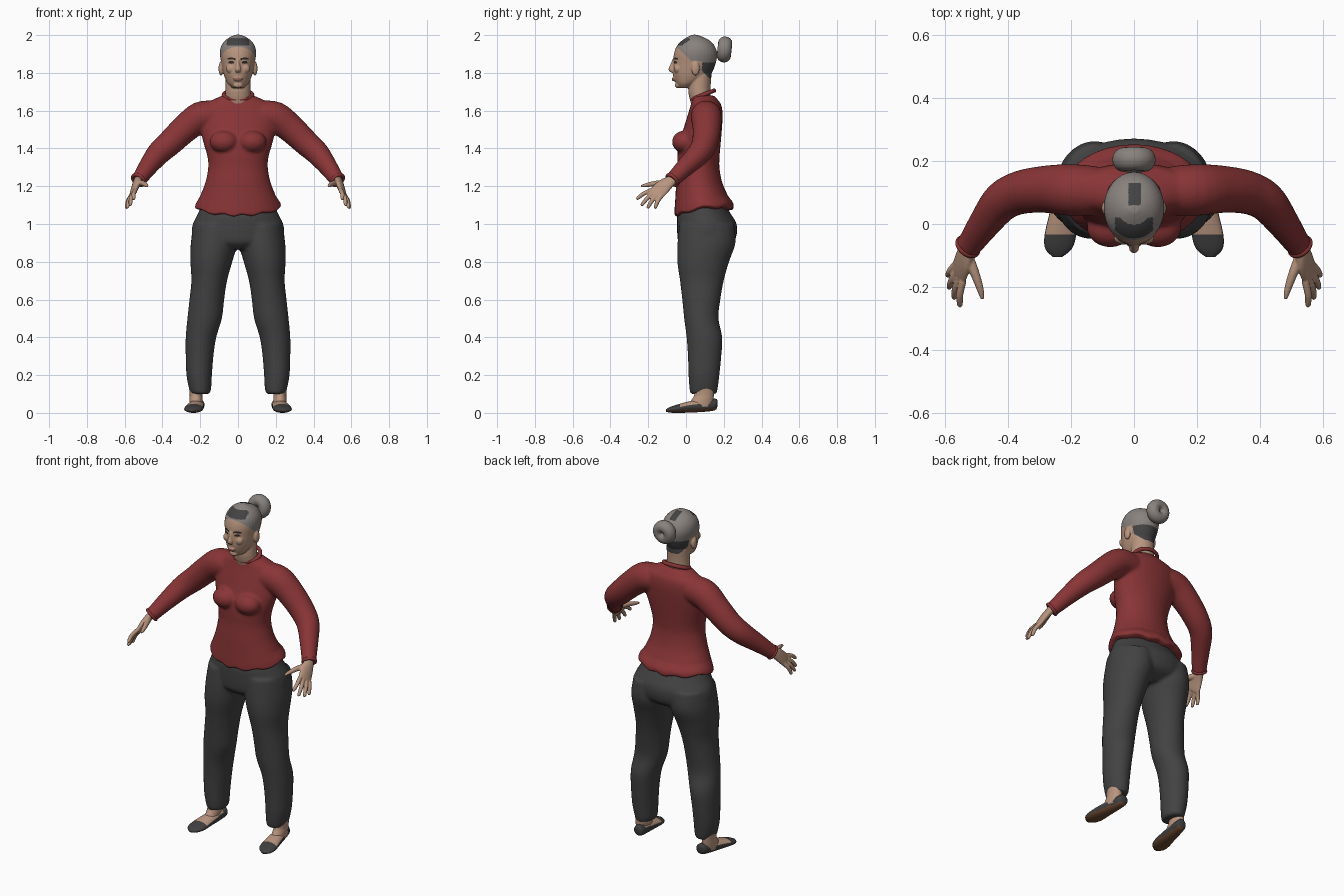
import bpy, bmesh, math
from mathutils import Vector, Matrix

cube = bpy.data.objects.get("Cube")
if cube:
    bpy.data.objects.remove(cube)


def material(name, rgb):
    m = bpy.data.materials.new(name)
    m.use_nodes = True
    m.diffuse_color = (*rgb, 1)
    m.node_tree.nodes["Principled BSDF"].inputs["Base Color"].default_value = (*rgb, 1)
    return m


skin = material("skin", (.48, .30, .21))
grey_hair = material("grey hair", (.25, .225, .21))
dark_hair = material("dark hair", (.055, .055, .055))
red = material("red knit", (.25, .035, .037))
charcoal = material("charcoal cloth", (.055, .055, .056))
shoe_black = material("shoe black", (.05, .05, .052))
sole_brown = material("sole brown", (.15, .065, .03))
brow_dark = material("brow dark", (.03, .022, .018))
lip = material("lip", (.28, .13, .10))


def loft(bm, rows, side=(1, 0, 0), axis=None, segs=32, steps=4):
    """Smooth tube through rows of centre x, y, z and two radii."""
    def point(i):
        return Vector(rows[max(0, min(i, len(rows) - 1))])
    path = []
    for i in range(len(rows) - 1):
        p, q, r, s = (point(i + k) for k in (-1, 0, 1, 2))
        for k in range(steps):
            t = k / steps
            path.append(q + (r - p) * t / 2 + (p * 2 - q * 5 + r * 4 - s) * t * t / 2
                        + (q * 3 - p - r * 3 + s) * t ** 3 / 2)
    path.append(point(len(rows)))
    rings = []
    for i, row in enumerate(path):
        ahead, behind = path[min(i + 1, len(path) - 1)], path[max(i - 1, 0)]
        t = Vector(axis) if axis else (Vector(ahead[:3]) - Vector(behind[:3])).normalized()
        u = Vector(side)
        u = (u - t * u.dot(t)).normalized()
        v = t.cross(u)
        c = Vector(row[:3])
        turns = [2 * math.pi * k / segs for k in range(segs)]
        rings.append([bm.verts.new(c + u * row[3] * math.cos(a) + v * row[4] * math.sin(a))
                      for a in turns])
    for a, b in zip(rings, rings[1:]):
        for k in range(segs):
            bm.faces.new((a[k], a[(k + 1) % segs], b[(k + 1) % segs], b[k]))
    bm.faces.new(rings[0])
    bm.faces.new(rings[-1])


def upright(bm, rows):
    """Vertical body from rows of height, left, right, front, back."""
    loft(bm, [((l + r) / 2, (f + b) / 2, z, (r - l) / 2, (b - f) / 2)
              for z, l, r, f, b in rows], axis=(0, 0, 1))


def centred(bm, rows):
    upright(bm, [(z, -w, w, f, b) for z, w, f, b in rows])


def ball(bm, centre, radii):
    bmesh.ops.create_uvsphere(bm, u_segments=24, v_segments=16, radius=1,
                              matrix=Matrix.Translation(centre) @ Matrix.Diagonal((*radii, 1)))


def mirror(bm):
    geom = bmesh.ops.duplicate(bm, geom=bm.verts[:] + bm.edges[:] + bm.faces[:])["geom"]
    for v in geom:
        if isinstance(v, bmesh.types.BMVert):
            v.co.x *= -1


def finish(bm, name, mats, voxel=0, smooth=3, rule=None):
    """Turn the pieces into one object, fused into a single skin if voxel is set."""
    bmesh.ops.recalc_face_normals(bm, faces=bm.faces[:])
    mesh = bpy.data.meshes.new(name)
    bm.to_mesh(mesh)
    bm.free()
    ob = bpy.data.objects.new(name, mesh)
    bpy.context.collection.objects.link(ob)
    if voxel:
        fuse = ob.modifiers.new("fuse", 'REMESH')
        fuse.mode, fuse.voxel_size = 'VOXEL', voxel
        relax = ob.modifiers.new("relax", 'SMOOTH')
        relax.factor, relax.iterations = .5, smooth
        graph = bpy.context.evaluated_depsgraph_get()
        mesh = bpy.data.meshes.new_from_object(ob.evaluated_get(graph))
        ob.modifiers.clear()
        ob.data = mesh
    mesh.materials.clear()
    for m in mats:
        mesh.materials.append(m)
    mesh.shade_smooth()
    if rule:
        for p in mesh.polygons:
            p.material_index = rule(p.center, p.normal)
    return ob


def mirror_copy(ob, name):
    twin = bpy.data.objects.new(name, ob.data.copy())
    twin.data.transform(Matrix.Scale(-1, 4, (1, 0, 0)))
    twin.data.flip_normals()
    bpy.context.collection.objects.link(twin)


def ring(name, mat, centre, rotation, major, minor, scale=(1, 1, 1)):
    bpy.ops.mesh.primitive_torus_add(location=centre, rotation=rotation, major_radius=major,
                                     minor_radius=minor, major_segments=40, minor_segments=16)
    ob = bpy.context.object
    ob.name, ob.scale = name, scale
    ob.data.materials.append(mat)
    ob.data.shade_smooth()


# Sweater: sleeves and bust mirrored, then fused with the torso
bm = bmesh.new()
loft(bm, [(x, y, z, r, r) for x, y, z, r in (
    (.12, .105, 1.575, .078), (.20, .108, 1.565, .082), (.28, .11, 1.505, .075),
    (.36, .10, 1.43, .069), (.42, .07, 1.375, .063), (.475, 0, 1.305, .051),
    (.51, -.05, 1.255, .043), (.53, -.075, 1.23, .04))], side=(0, 1, 0))
ball(bm, (.075, -.012, 1.435), (.075, .062, .058))
mirror(bm)
centred(bm, [(1.045, .23, -.062, .252), (1.09, .222, -.06, .25), (1.15, .2, -.056, .222),
             (1.22, .173, -.052, .192), (1.3, .158, -.045, .177), (1.36, .163, -.045, .178),
             (1.42, .18, -.04, .183), (1.5, .2, -.015, .19), (1.58, .205, .01, .194),
             (1.63, .185, .025, .187), (1.655, .14, .03, .17), (1.68, .085, .035, .15)])
sweater = finish(bm, "sweater", [red], .008, 6)
for v in sweater.data.vertices:   # uneven hem, higher at the sides and back
    x, y, z = v.co
    w = max(0, min(1, (1.15 - z) / .1))
    wave = math.sin(9 * math.atan2(x, y - .09)) * .005
    v.co.z += w * ((x / .23) ** 2 * .03 + max(0, y) * .14 + wave)

ring("collar", red, (0, .09, 1.683), (.38, 0, 0), .073, .011, (1.03, .88, 1))
arm_end = Vector((.02, -.025, -.025)).to_track_quat('Z', 'Y').to_euler()
ring("left_cuff", red, (.527, -.072, 1.233), arm_end, .035, .009)
arm_end = Vector((-.02, -.025, -.025)).to_track_quat('Z', 'Y').to_euler()
ring("right_cuff", red, (-.527, -.072, 1.233), arm_end, .035, .009)

# Trousers: one leg mirrored, fused with the hips
bm = bmesh.new()
upright(bm, [(1.0, .004, .235, -.035, .255), (.9, .004, .25, -.045, .262),
             (.8, .03, .252, -.046, .228), (.7, .058, .247, -.032, .2),
             (.6, .073, .257, -.02, .182), (.5, .085, .268, -.01, .172),
             (.4, .115, .277, .003, .192), (.3, .13, .277, .01, .187),
             (.2, .138, .273, .013, .177), (.13, .142, .26, .018, .168),
             (.1, .15, .25, .022, .162)])
mirror(bm)
centred(bm, [(1.11, .19, -.02, .2), (1.05, .215, -.045, .24), (1.0, .24, -.048, .268),
             (.94, .245, -.046, .268), (.9, .22, -.038, .245), (.865, .12, 0, .18)])
finish(bm, "trousers", [charcoal], .009, 5)

# Hand: palm, four fingers and thumb fused
bm = bmesh.new()
across = Vector((.32, .86, -.41))
knuckle = Vector((.553, -.152, 1.167))
loft(bm, [(.50, -.035, 1.27, .03, .026), (.527, -.075, 1.233, .03, .022),
          (.541, -.115, 1.203, .041, .019), (.553, -.15, 1.168, .043, .015),
          (.557, -.162, 1.157, .036, .011)], side=across)
for offset, tip in ((-.033, (.553, -.263, 1.132)), (-.011, (.572, -.238, 1.098)),
                    (.011, (.588, -.205, 1.085)), (.031, (.592, -.166, 1.083))):
    base, tip = knuckle + across * offset, Vector(tip)
    mid = base.lerp(tip, .5) + Vector((.005, -.003, .004))
    loft(bm, [(*base, .012, .012), (*mid, .0115, .0115),
              (*base.lerp(tip, .9), .0095, .0095), (*tip, .005, .005)], side=across, segs=12)
loft(bm, [(.527, -.10, 1.218, .017, .017), (.505, -.155, 1.215, .015, .015),
          (.488, -.205, 1.207, .0115, .0115), (.48, -.238, 1.2, .006, .006)],
     side=(0, 0, 1), segs=12)
mirror_copy(finish(bm, "left_hand", [skin], .004, 2), "right_hand")

# Ankle
bm = bmesh.new()
upright(bm, [(.03, .187, .257, .0, .14), (.07, .187, .257, .03, .145), (.1, .188, .256, .045, .148),
             (.16, .18, .262, .04, .15)])
mirror_copy(finish(bm, "left_ankle", [skin]), "right_ankle")


# Flat shoe with a bare instep and a brown sole
def shoe_colour(c, n):
    if n.z < -.55:
        return 1
    return 2 if n.z > .45 and -.035 < c.y < .125 else 0


bm = bmesh.new()
loft(bm, [(.225 - .13 * (y - .03), y, z, w, h) for y, z, w, h in (
    (.167, .052, .012, .014), (.155, .045, .03, .03), (.10, .039, .037, .033),
    (.03, .033, .044, .031), (-.04, .023, .05, .023), (-.08, .017, .041, .016),
    (-.105, .013, .014, .007))], axis=(0, 1, 0), segs=40, steps=8)
mirror_copy(finish(bm, "left_shoe", [shoe_black, sole_brown, skin], rule=shoe_colour), "right_shoe")


# Head: skull, neck, nose and ears fused, coloured by region
def head_colour(c, n):
    x, y, z = abs(c.x), c.y, c.z
    ear = x > .078 and z < 1.862 and .025 < y < .085
    if z > 1.89 - .95 * y and not ear and z > 1.77:
        nape = z < 1.855 and y > .085
        front = x < .06 and 1.945 < z < 1.984 and y < .02
        crown = -.018 < c.x < .022 and .06 < y < .13 and z > 1.95
        return 2 if nape or front or crown else 1
    if y < -.02:
        if ((x - .035) / .017) ** 2 + ((z - 1.855) / .007) ** 2 < 1:
            return 3
        if .014 < x < .056 and abs(z - 1.877 + abs(x - .036) * .2) < .005:
            return 3
        if (x / .025) ** 2 + ((z - 1.768) / .008) ** 2 < 1:
            return 4
    return 0


bm = bmesh.new()
ball(bm, (.09, .05, 1.823), (.013, .022, .037))
ball(bm, (.036, -.045, 1.822), (.028, .02, .025))
mirror(bm)
centred(bm, [(1.72, .03, -.035, .03), (1.742, .053, -.052, .06), (1.77, .068, -.064, .11),
             (1.80, .078, -.07, .137), (1.85, .088, -.068, .157), (1.90, .096, -.064, .165),
             (1.94, .09, -.05, .153), (1.97, .07, -.023, .127), (1.99, .042, .008, .09),
             (2.002, .014, .035, .055)])
centred(bm, [(1.61, .07, .035, .14), (1.70, .066, .012, .13), (1.79, .065, .02, .135)])
loft(bm, [(0, -.06, 1.872, .009, .012), (0, -.07, 1.845, .01, .013),
          (0, -.077, 1.818, .016, .016), (0, -.07, 1.803, .013, .011)], axis=(0, 0, 1), segs=16)
ball(bm, (0, -.064, 1.767), (.024, .012, .011))
ball(bm, (0, -.042, 1.735), (.026, .017, .016))
finish(bm, "head", [skin, grey_hair, dark_hair, brow_dark, lip], .004, 3, head_colour)

# Hair bun
ring("hair_bun", grey_hair, (0, .204, 1.924), (math.radians(84), 0, 0), .035, .034, (1, 1, 1.1))
